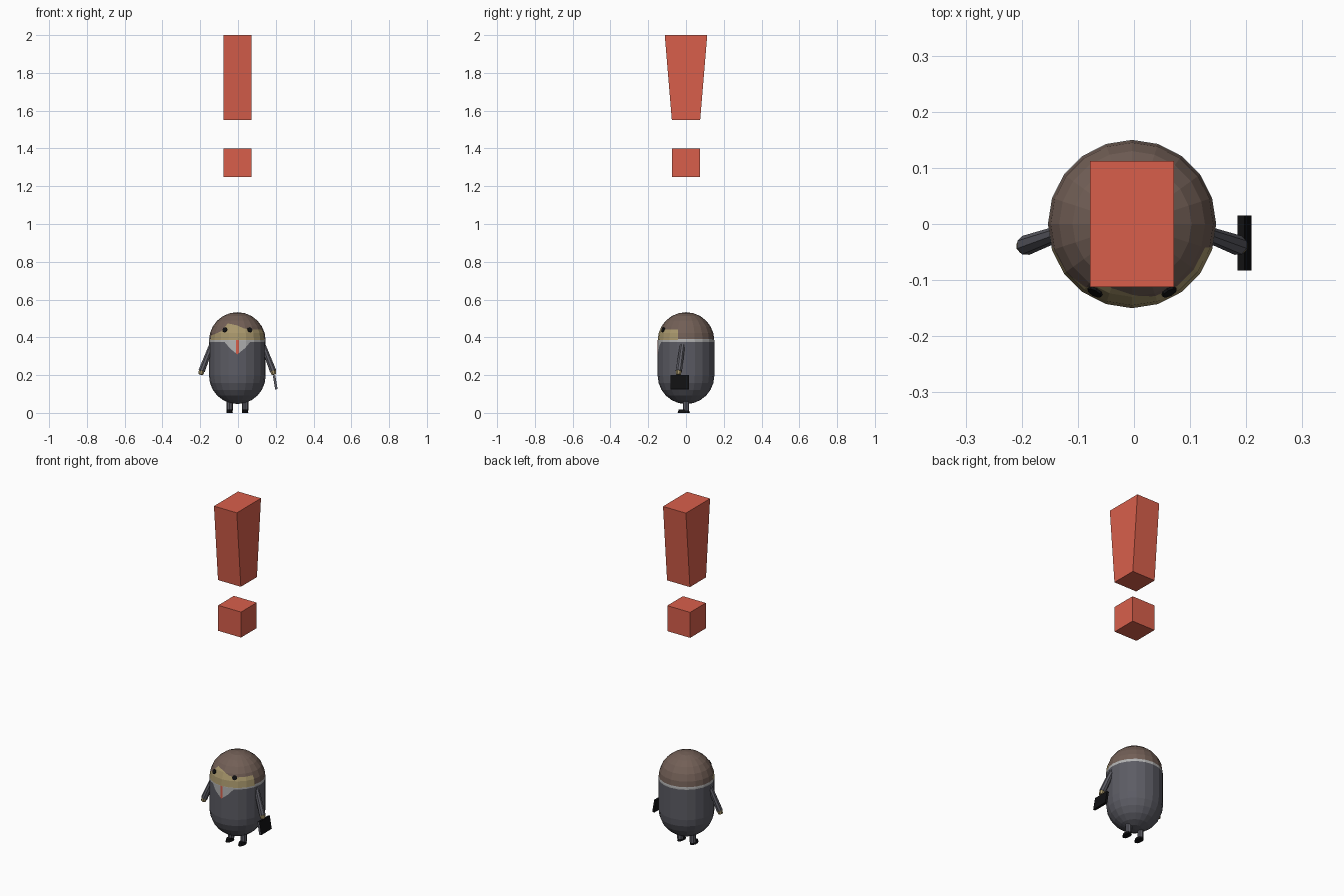
import bpy, bmesh, math
from mathutils import Vector, Matrix

if "Cube" in bpy.data.objects:
    bpy.data.objects.remove(bpy.data.objects["Cube"])

X0 = -0.0035  # body axis


def material(name, r, g, b):
    def lin(c):
        c /= 255
        return c / 12.92 if c <= 0.04045 else ((c + 0.055) / 1.055) ** 2.4
    m = bpy.data.materials.new(name)
    m.diffuse_color = (lin(r), lin(g), lin(b), 1)
    m.use_nodes = True
    m.node_tree.nodes["Principled BSDF"].inputs["Base Color"].default_value = m.diffuse_color
    return m


SUIT = material("suit_grey", 92, 92, 100)
HAIR = material("hair_brown", 114, 95, 86)
SKIN = material("skin_tan", 168, 151, 108)
SHIRT = material("shirt_white", 178, 178, 178)
RED = material("red", 216, 95, 75)
BLACK = material("black", 16, 16, 18)


def finish(name, bm, *mats):
    me = bpy.data.meshes.new(name)
    bm.normal_update()
    bm.to_mesh(me)
    bm.free()
    for m in mats:
        me.materials.append(m)
    ob = bpy.data.objects.new(name, me)
    bpy.context.collection.objects.link(ob)
    return ob


def box(name, centre, size, mat, top_y=1.0, tilt=0.0):
    bm = bmesh.new()
    bmesh.ops.create_cube(bm, size=1)
    for v in bm.verts:
        if v.co.z > 0:
            v.co.y *= top_y
        v.co = Vector(a * b for a, b in zip(v.co, size))
    bm.transform(Matrix.Translation(centre) @ Matrix.Rotation(tilt, 4, 'Y'))
    return finish(name, bm, mat)


def rod(name, a, b, ra, rb, mat, sides=8):
    a, b = Vector(a), Vector(b)
    bm = bmesh.new()
    bmesh.ops.create_cone(bm, cap_ends=True, segments=sides, radius1=ra,
                          radius2=rb, depth=(b - a).length)
    rot = (b - a).to_track_quat('Z', 'Y').to_matrix().to_4x4()
    bm.transform(Matrix.Translation((a + b) / 2) @ rot)
    return finish(name, bm, mat)


# Outlines of painted areas on the front, as (x, z)
hairline = [(-0.16, 0.400), (-0.085, 0.432), (-0.05, 0.474), (0.0, 0.463),
            (0.035, 0.447), (0.07, 0.442), (0.16, 0.442)]
shirt_v = [(-0.07, 0.378), (-0.04, 0.342), (0.0, 0.310), (0.04, 0.342), (0.07, 0.378)]
COLLAR_LOW, COLLAR_TOP, FACE_LOW, FACE_BACK, TIE = 0.376, 0.391, 0.385, -0.042, 0.008


def height(line, x):
    for (xa, za), (xb, zb) in zip(line, line[1:]):
        if xa <= x <= xb:
            return za + (zb - za) * (x - xa) / (xb - xa)
    return None


def cut(bm, co, no, test):
    faces = [f for f in bm.faces if test(f.calc_center_median())]
    geom = set(faces)
    for f in faces:
        geom.update(f.edges)
        geom.update(f.verts)
    bmesh.ops.bisect_plane(bm, geom=list(geom), dist=1e-5, plane_co=co, plane_no=no)


# Capsule body: spun profile with 20 sides
R, LOW, HIGH, SIDES, RINGS = 0.15, 0.197, 0.383, 20, 6
bm = bmesh.new()
prof = []
for i in range(RINGS + 1):
    t = math.pi / 2 * (i / RINGS - 1)
    prof.append((R * math.cos(t), LOW + R * math.sin(t)))
prof += [(r, LOW + HIGH - z) for r, z in reversed(prof)]
rings = []
for r, z in prof[1:-1]:
    rings.append([bm.verts.new((r * math.cos(k * math.tau / SIDES),
                                r * math.sin(k * math.tau / SIDES), z)) for k in range(SIDES)])
south, north = bm.verts.new((0, 0, prof[0][1])), bm.verts.new((0, 0, prof[-1][1]))
for k in range(SIDES):
    n = (k + 1) % SIDES
    bm.faces.new((south, rings[0][n], rings[0][k]))
    bm.faces.new((rings[-1][k], rings[-1][n], north))
    for a, b in zip(rings, rings[1:]):
        bm.faces.new((a[k], a[n], b[n], b[k]))

# Cut collar, face and shirt edges into the body
for z in (COLLAR_LOW, FACE_LOW, COLLAR_TOP):
    cut(bm, (0, 0, z), (0, 0, 1), lambda c: True)
cut(bm, (0, FACE_BACK, 0), (0, 1, 0), lambda c: FACE_LOW < c.z < 0.5)
for line, lo, hi in ((hairline, FACE_LOW, 0.53), (shirt_v, 0.2, FACE_LOW)):
    def front(c):
        return c.y < 0 and lo < c.z < hi
    xs = [p[0] for p in line] + ([-TIE, TIE] if line is shirt_v else [])
    for x in xs:
        cut(bm, (x, 0, 0), (1, 0, 0), front)
    for (xa, za), (xb, zb) in zip(line, line[1:]):
        cut(bm, (xa, 0, za), (za - zb, 0, xb - xa),
            lambda c: front(c) and xa < c.x < xb)


def paint(c):
    # 0 suit, 1 hair, 2 skin, 3 shirt, 4 tie
    if c.z > FACE_LOW:
        if c.y < FACE_BACK and c.z < (height(hairline, c.x) or 0):
            return 2
        return 1 if c.z > COLLAR_TOP else 3
    v = height(shirt_v, c.x)
    if c.y < 0 and v is not None and c.z > v:
        return 4 if abs(c.x) < TIE else 3
    return 3 if c.z > COLLAR_LOW else 0


for f in bm.faces:
    f.material_index = paint(f.calc_center_median())
bm.transform(Matrix.Translation((X0, 0, 0)))
finish("body", bm, SUIT, HAIR, SKIN, SHIRT, RED)

for side, s in (("left", -1), ("right", 1)):
    # Eye: thin plate lying on the face
    n = Vector((s * 0.065, -0.119, 0.056)).normalized()
    c = Vector((X0, 0, HIGH)) + n * R
    eye = rod(side + "_eye", c - n * 0.006, c + n * 0.002, 0.014, 0.014, BLACK)
    # Arm and hand
    wrist = (X0 + s * 0.189, -0.038, 0.222)
    rod(side + "_sleeve", (X0 + s * 0.134, -0.018, 0.365), wrist, 0.014, 0.018, SUIT)
    rod(side + "_hand", wrist, (X0 + s * 0.194, -0.040, 0.203), 0.0165, 0.013, SKIN)
    # Leg and shoe
    x = X0 + s * 0.041
    rod(side + "_leg", (x, 0, 0.012), (x, 0, 0.075), 0.017, 0.017, SUIT)
    shoe = rod(side + "_shoe", (0, 0, 0), (0, 0, 0.017), 0.018, 0.015, BLACK, 10)
    shoe.scale.y = 1.8
    shoe.location = (x, -0.012, 0)

# Briefcase hanging from the right hand, with a grey front edge
case = box("briefcase", (0.197, -0.034, 0.162), (0.013, 0.098, 0.075), BLACK, tilt=-0.17)
case.data.materials.append(SUIT)
for p in case.data.polygons:
    p.material_index = int(p.normal.y < -0.9)

# Exclamation mark overhead
box("mark_dot", (X0, 0, 1.325), (0.149, 0.146, 0.15), RED)
box("mark_bar", (X0, 0, 1.775), (0.149, 0.15, 0.45), RED, top_y=1.5)
